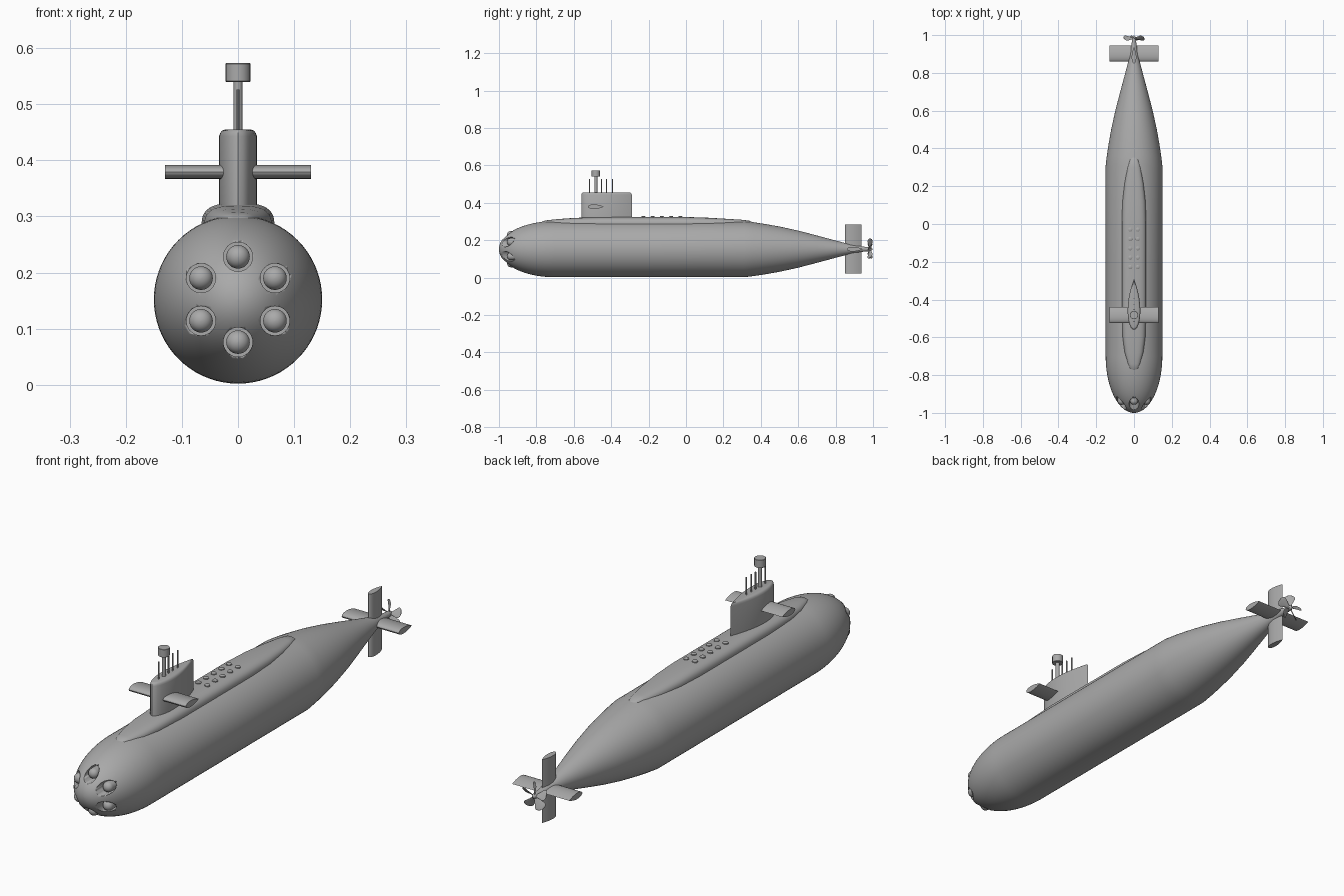
import bpy, math
from math import sin, cos, pi, sqrt

cube = bpy.data.objects.get("Cube")
if cube:
    bpy.data.objects.remove(cube, do_unlink=True)

AXIS = 0.152      # height of the hull centreline
RADIUS = 0.15

grey = bpy.data.materials.new("hull_grey")
grey.use_nodes = True
grey.diffuse_color = (0.4, 0.4, 0.4, 1)
grey.node_tree.nodes["Principled BSDF"].inputs["Base Color"].default_value = (0.4, 0.4, 0.4, 1)


def loft(name, rings, angle=35):
    """Skin a list of equal-length rings, capping both ends."""
    n = len(rings[0])
    verts = [p for ring in rings for p in ring]
    faces = [(i * n + j, i * n + (j + 1) % n, (i + 1) * n + (j + 1) % n, (i + 1) * n + j)
             for i in range(len(rings) - 1) for j in range(n)]
    faces += [tuple(range(n))[::-1], tuple(range(len(verts) - n, len(verts)))]
    mesh = bpy.data.meshes.new(name)
    mesh.from_pydata(verts, [], faces)
    mesh.materials.append(grey)
    obj = bpy.data.objects.new(name, mesh)
    bpy.context.collection.objects.link(obj)
    bpy.ops.object.select_all(action='DESELECT')
    obj.select_set(True)
    bpy.context.view_layer.objects.active = obj
    bpy.ops.object.mode_set(mode='EDIT')
    bpy.ops.mesh.select_all(action='SELECT')
    bpy.ops.mesh.normals_make_consistent(inside=False)
    bpy.ops.object.mode_set(mode='OBJECT')
    bpy.ops.object.shade_smooth_by_angle(angle=math.radians(angle))
    return obj


def lathe_y(name, profile, x=0, z=AXIS, n=32):
    """Turn (y, radius) pairs around an axis along y."""
    return loft(name, [[(x + r * cos(2 * pi * k / n), y, z + r * sin(2 * pi * k / n))
                        for k in range(n)] for y, r in profile])


def lathe_z(name, x, y, profile, n=16):
    """Turn (z, radius) pairs around a vertical axis."""
    return loft(name, [[(x + r * cos(2 * pi * k / n), y + r * sin(2 * pi * k / n), z)
                        for k in range(n)] for z, r in profile])


def foil(front, back, half, n=14):
    """Teardrop outline as (y, offset) pairs, blunt in front and sharp behind."""
    def thick(t):
        return half * 2.6 * sqrt(t) * (1 - t) * (1 + 0.25 * t)
    ts = [(1 - cos(pi * k / n)) / 2 for k in range(n + 1)]
    chord = back - front
    upper = [(front + chord * t, thick(t)) for t in ts]
    lower = [(front + chord * t, -thick(t)) for t in ts[1:-1]]
    return upper + lower[::-1]


# Hull: elliptical nose, straight body, curved tapering tail
NOSE = 0.3
profile = [(-0.7 - NOSE * cos(a), RADIUS * sin(a))
           for a in [0.01 + (pi / 2 - 0.01) * k / 24 for k in range(25)]]
profile += [(-0.2, RADIUS), (0.31, RADIUS)]
profile += [(0.36, 0.144), (0.42, 0.135), (0.5, 0.121), (0.6, 0.099), (0.7, 0.073),
            (0.8, 0.046), (0.87, 0.028), (0.92, 0.018), (0.96, 0.012), (0.975, 0.01)]
hull = lathe_y("hull", profile, n=72)

# Six torpedo tubes cut into the nose, each with a domed round inside
for k in range(6):
    a = pi / 2 + k * pi / 3
    x, z = 0.076 * cos(a), AXIS + 0.076 * sin(a)
    cutter = lathe_y("tube_cutter", [(-1.05, 0.026), (-0.89, 0.026)], x, z)
    cutter.hide_render = True
    cut = hull.modifiers.new("tube", 'BOOLEAN')
    cut.operation = 'DIFFERENCE'
    cut.solver = 'EXACT'
    cut.object = cutter
    bpy.context.view_layer.objects.active = hull
    bpy.ops.object.modifier_apply(modifier=cut.name)
    bpy.data.objects.remove(cutter, do_unlink=True)
    dome = [(-0.937 - 0.02 * cos(b), 0.021 * sin(b))
            for b in [0.02 + (pi / 2 - 0.02) * i / 8 for i in range(9)]]
    lathe_y("torpedo_%d" % (k + 1), dome + [(-0.885, 0.021)], x, z, 24)

# Raised deck casing along the top: (y, half width, top height)
deck = [(-0.78, 0.012, 0.292), (-0.765, 0.024, 0.302), (-0.74, 0.034, 0.307),
        (-0.68, 0.05, 0.313), (-0.6, 0.06, 0.319), (-0.45, 0.065, 0.324),
        (0.0, 0.065, 0.324), (0.12, 0.061, 0.32), (0.22, 0.05, 0.314),
        (0.3, 0.036, 0.309), (0.34, 0.024, 0.304), (0.36, 0.012, 0.292)]
rings = []
for y, w, top in deck:
    arc = [pi * k / 20 for k in range(21)]
    ring = [(w * math.copysign(abs(cos(a)) ** 0.7, cos(a)), y,
             0.283 + (top - 0.283) * max(sin(a), 0) ** 0.7) for a in arc]
    rings.append(ring + [(-w, y, 0.25), (w, y, 0.25)])
loft("deck_casing", rings)

# Sail with a rounded top edge
rings = []
for z, inset in [(0.3, 0), (0.443, 0), (0.449, 0.002), (0.453, 0.005), (0.455, 0.01)]:
    rings.append([(o, y, z) for y, o in foil(-0.56 + inset, -0.29 - inset, 0.031 - inset)])
loft("sail", rings)

# Sail planes and stern planes
for side, s in (("left", 1), ("right", -1)):
    for name, y0, y1, z in (("sail_plane", -0.525, -0.44, 0.379),
                            ("stern_plane", 0.86, 0.945, AXIS)):
        section = foil(y0, y1, 0.0115)
        loft(name + "_" + side, [[(s * x, y, z + o) for y, o in section]
                                 for x in (0.005, 0.13)])

# Upper and lower rudders
for name, s in (("upper", 1), ("lower", -1)):
    section = foil(0.85, 0.937, 0.0115)
    loft("rudder_" + name, [[(o, y, AXIS + 0.001 + s * d) for y, o in section]
                            for d in (0.005, 0.13)])

# Masts on the sail
lathe_z("main_mast", 0, -0.482, [(0.44, 0.008), (0.545, 0.008)])
lathe_z("mast_head", 0, -0.482, [(0.54, 0.021), (0.541, 0.022), (0.572, 0.022), (0.573, 0.021)], 24)
for k, y in enumerate((-0.516, -0.452, -0.425, -0.393)):
    lathe_z("thin_mast_%d" % (k + 1), 0, y, [(0.44, 0.003), (0.526, 0.003)], 8)

# Two rows of hatches behind the sail
for k in range(5):
    for side, s in (("left", 1), ("right", -1)):
        lathe_z("hatch_%s_%d" % (side, k + 1), s * 0.02, -0.228 + 0.0495 * k,
                [(0.318, 0.011), (0.327, 0.011), (0.329, 0.008)])

# Propeller: hub and five twisted paddle blades
lathe_y("propeller_hub", [(0.96, 0.012), (0.985, 0.011), (0.993, 0.007), (0.997, 0.002)], n=20)
blade = [(0.004, 0.006), (0.016, 0.009), (0.028, 0.015), (0.038, 0.02), (0.046, 0.021),
         (0.053, 0.016), (0.057, 0.007)]
for k in range(5):
    a = pi / 2 + k * 2 * pi / 5
    rings = []
    for r, half in blade:
        pitch = math.radians(50 - 250 * r)
        ring = []
        for i in range(12):
            c, t = half * cos(i * pi / 6), 0.0018 * sin(i * pi / 6)
            across = c * cos(pitch) - t * sin(pitch)
            along = c * sin(pitch) + t * cos(pitch)
            ring.append((r * cos(a) - across * sin(a), 0.984 + along,
                         AXIS + r * sin(a) + across * cos(a)))
        rings.append(ring)
    loft("propeller_blade_%d" % (k + 1), rings, 50)
